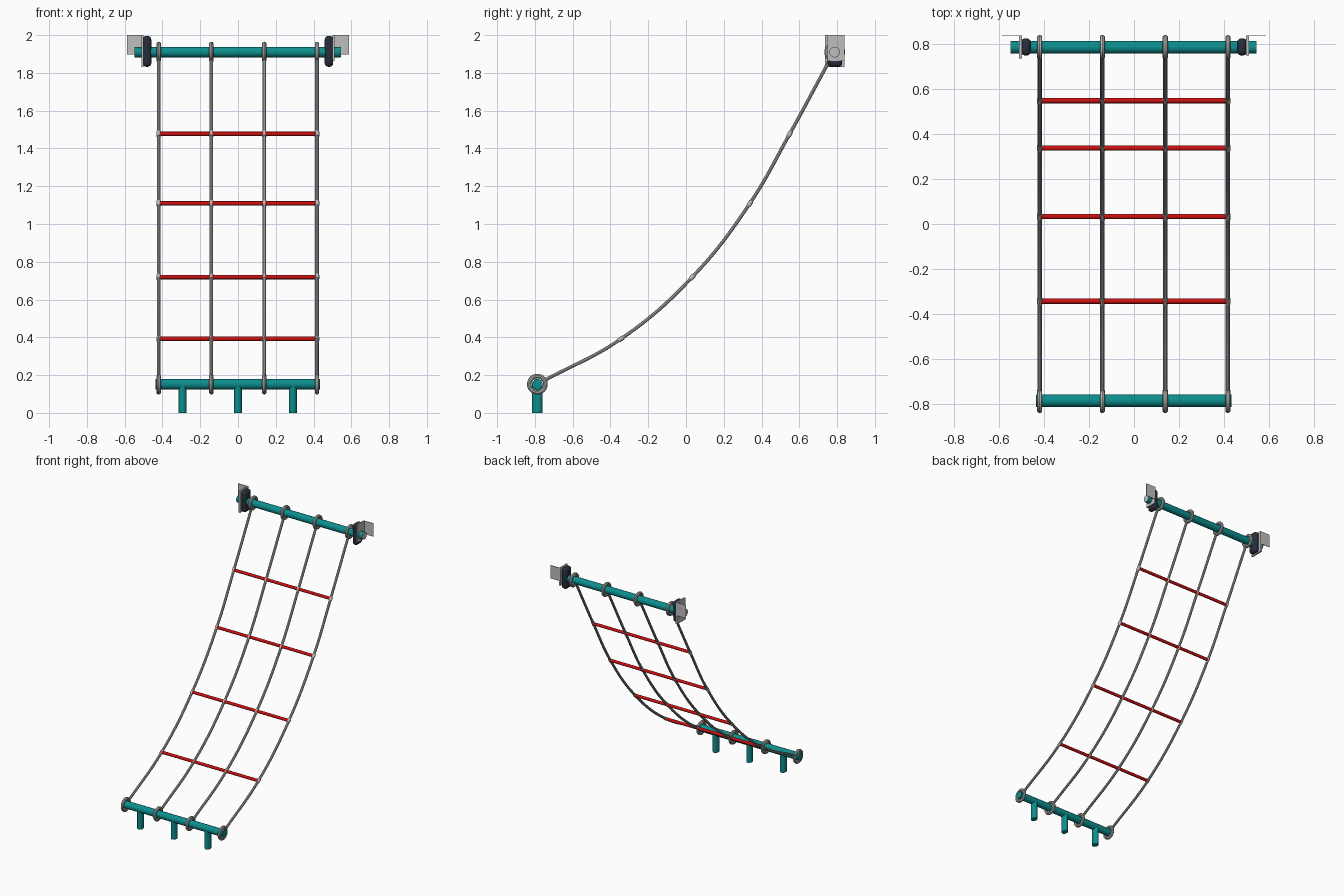
import bpy, math
from mathutils import Vector

cube = bpy.data.objects.get("Cube")
if cube:
    bpy.data.objects.remove(cube, do_unlink=True)


def material(name, rgb):
    m = bpy.data.materials.new(name)
    m.use_nodes = True
    colour = (*rgb, 1)
    m.diffuse_color = colour
    m.node_tree.nodes["Principled BSDF"].inputs["Base Color"].default_value = colour
    return m


TEAL = material("teal", (0.004, 0.27, 0.27))
RED = material("red", (0.6, 0.005, 0.005))
GREY = material("rope grey", (0.5, 0.5, 0.49))
STEEL = material("steel grey", (0.52, 0.52, 0.52))
RUBBER = material("dark rubber", (0.02, 0.026, 0.045))


def finish(name, mat):
    ob = bpy.context.object
    ob.name = name
    ob.data.materials.clear()
    ob.data.materials.append(mat)
    bpy.ops.object.shade_smooth_by_angle()
    return ob


def rod(name, start, end, radius, mat, sides=20):
    a, b = Vector(start), Vector(end)
    bpy.ops.mesh.primitive_cylinder_add(vertices=sides, radius=radius,
                                        depth=(b - a).length, location=(a + b) / 2)
    bpy.context.object.rotation_euler = (b - a).to_track_quat("Z", "Y").to_euler()
    return finish(name, mat)


def box(name, low, high, mat, bevel=0, segments=3):
    a, b = Vector(low), Vector(high)
    bpy.ops.mesh.primitive_cube_add(size=1, location=(a + b) / 2)
    ob = bpy.context.object
    ob.scale = [abs(v) for v in b - a]
    bpy.ops.object.transform_apply(location=False, rotation=False, scale=True)
    if bevel:
        mod = ob.modifiers.new("Rounding", "BEVEL")
        mod.width, mod.segments = bevel, segments
    return finish(name, mat)


# Bars: one high at the back, one low at the front
TOP = (0.787, 1.91)
BASE = (-0.787, 0.152)
rod("top_bar", (-0.547, *TOP), (0.543, *TOP), 0.028, TEAL)
rod("bottom_bar", (-0.437, *BASE), (0.433, *BASE), 0.028, TEAL)

# Oval posts under the bottom bar
for i, x in enumerate((-0.293, 0, 0.291)):
    post = rod(f"post_{i + 1}", (x, BASE[0], 0), (x, BASE[0], BASE[1]), 0.027, TEAL)
    post.scale.x = 0.8

# Hanging curve shared by the ropes, as y and z
SAG = [(-0.75, 0.172), (-0.344, 0.392), (0.033, 0.719),
       (0.338, 1.109), (0.549, 1.477), (0.762, 1.87)]
ROPES = (-0.42, -0.141, 0.139, 0.418)

for i, x in enumerate(ROPES):
    # Rope swept along the curve
    curve = bpy.data.curves.new(f"rope_{i + 1}", "CURVE")
    curve.dimensions = "3D"
    curve.bevel_depth = 0.0095
    curve.bevel_resolution = 3
    spline = curve.splines.new("BEZIER")
    spline.bezier_points.add(len(SAG) - 1)
    spline.resolution_u = 10
    for p, (y, z) in zip(spline.bezier_points, SAG):
        p.handle_left_type = p.handle_right_type = "AUTO"
        p.co = (x, y, z)
    rope = bpy.data.objects.new(f"rope_{i + 1}", curve)
    bpy.context.collection.objects.link(rope)
    bpy.context.view_layer.update()
    bpy.ops.object.select_all(action="DESELECT")
    rope.select_set(True)
    bpy.context.view_layer.objects.active = rope
    bpy.ops.object.convert(target="MESH")
    finish(f"rope_{i + 1}", GREY)

    # Loops around the bars
    for place, centre in (("top", TOP), ("bottom", BASE)):
        bpy.ops.mesh.primitive_torus_add(location=(x, *centre), rotation=(0, math.pi / 2, 0),
                                         major_radius=0.043, minor_radius=0.012,
                                         major_segments=28, minor_segments=10)
        finish(f"{place}_loop_{i + 1}", GREY)

    # Sleeves where the rope crosses each rung
    for j in range(1, 5):
        y, z = SAG[j]
        along = Vector((0, SAG[j + 1][0] - SAG[j - 1][0], SAG[j + 1][1] - SAG[j - 1][1]))
        step = along.normalized() * 0.014
        at = Vector((x, y, z))
        rod(f"sleeve_{i + 1}_{j}", at - step, at + step, 0.0125, GREY, 12)

# Rungs
for j in range(1, 5):
    rod(f"rung_{j}", (-0.418, *SAG[j]), (0.415, *SAG[j]), 0.0115, RED, 16)

# Wall brackets with rubber pads; the right one is slightly larger
for name, side, front, low in (("right", -1, 0.737, 1.83), ("left", 1, 0.75, 1.862)):
    box(f"{name}_bracket_plate", (side * 0.499, front, low), (side * 0.511, 0.84, 2), STEEL)
    box(f"{name}_bracket_flange", (side * 0.505, 0.836, 1.897), (side * 0.587, 0.84, 2), STEEL)
    box(f"{name}_rubber_pad", (side * 0.459, 0.75, 1.832), (side * 0.504, 0.827, 1.996),
        RUBBER, 0.02, 4)
    end = 0.543 if side > 0 else 0.547
    rod(f"{name}_bar_cap", (side * end, *TOP), (side * (end + 0.002), *TOP), 0.027, STEEL)
